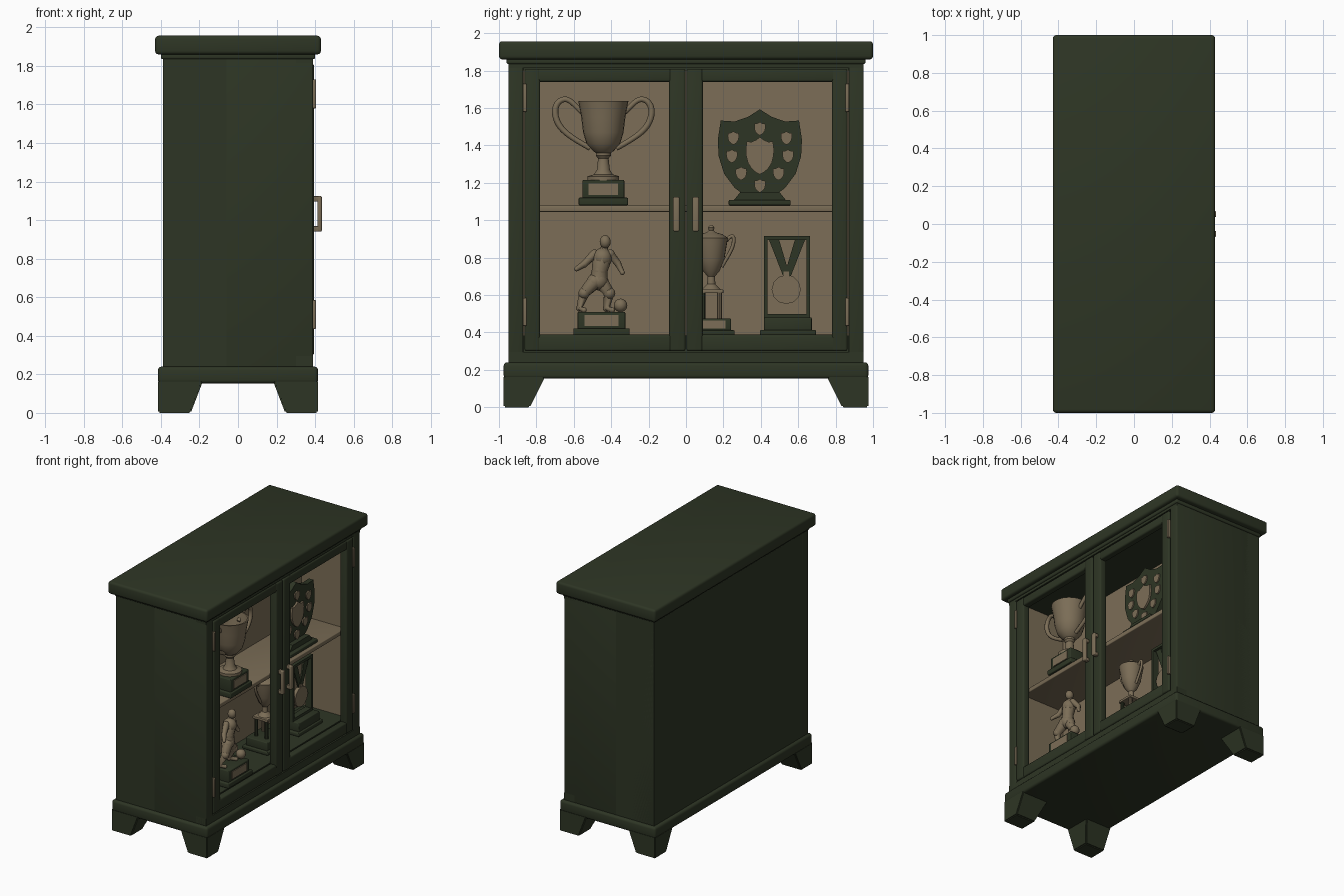
import bpy, bmesh, math
from mathutils import Vector, Matrix

if "Cube" in bpy.data.objects:
    bpy.data.objects.remove(bpy.data.objects["Cube"])


def mat(name, rgb):
    m = bpy.data.materials.new(name)
    m.diffuse_color = (*rgb, 1)
    m.use_nodes = True
    m.node_tree.nodes["Principled BSDF"].inputs["Base Color"].default_value = m.diffuse_color
    return m


GREEN = mat("dark green paint", (0.027, 0.036, 0.018))
TAN = mat("antique tan", (0.20, 0.155, 0.095))


def finish(bm, name, m, smooth=True):
    bmesh.ops.recalc_face_normals(bm, faces=bm.faces)
    me = bpy.data.meshes.new(name)
    bm.to_mesh(me)
    bm.free()
    ob = bpy.data.objects.new(name, me)
    bpy.context.collection.objects.link(ob)
    me.materials.append(m)
    if smooth:
        bpy.ops.object.select_all(action='DESELECT')
        ob.select_set(True)
        bpy.context.view_layer.objects.active = ob
        bpy.ops.object.shade_smooth_by_angle(angle=math.radians(35))
    return ob


def box(name, x, y, z, m=GREEN, bev=0.0):
    """Box from (min, max) ranges, optionally with rounded edges."""
    bm = bmesh.new()
    bmesh.ops.create_cube(bm, size=1)
    for v in bm.verts:
        v.co = Vector([(r[0] + r[1]) / 2 + c * abs(r[1] - r[0]) for r, c in zip((x, y, z), v.co)])
    if bev:
        bmesh.ops.bevel(bm, geom=bm.edges[:], offset=bev, segments=3, profile=0.5, affect='EDGES')
    return finish(bm, name, m)


def prism(name, pts, x0, x1, m=GREEN):
    """Outline in (y, z) extruded along x."""
    bm = bmesh.new()
    f = bm.faces.new([bm.verts.new((x0, y, z)) for y, z in pts])
    r = bmesh.ops.extrude_face_region(bm, geom=[f])
    bmesh.ops.translate(bm, vec=(x1 - x0, 0, 0), verts=[v for v in r['geom'] if isinstance(v, bmesh.types.BMVert)])
    return finish(bm, name, m)


def lathe(name, cx, cy, prof, m=TAN, n=24):
    """Profile of (radius, z) turned around a vertical axis."""
    bm = bmesh.new()
    rings = [[bm.verts.new((cx + r * math.cos(2 * math.pi * i / n), cy + r * math.sin(2 * math.pi * i / n), z))
              for i in range(n)] for r, z in prof]
    for a, b in zip(rings, rings[1:]):
        for i in range(n):
            bm.faces.new((a[i], a[(i + 1) % n], b[(i + 1) % n], b[i]))
    bm.faces.new(rings[0])
    bm.faces.new(rings[-1])
    return finish(bm, name, m)


def tube(name, pts, radii, m=TAN, spline='POLY'):
    """Round bar along a path with a radius at every point."""
    cu = bpy.data.curves.new(name, 'CURVE')
    cu.dimensions = '3D'
    cu.bevel_depth = 1
    cu.bevel_resolution = 2
    cu.use_fill_caps = True
    s = cu.splines.new(spline)
    s.points.add(len(pts) - 1)
    for p, co, r in zip(s.points, pts, radii):
        p.co = (*co, 1)
        p.radius = r
    if spline == 'NURBS':
        s.use_endpoint_u = True
        s.order_u = 4
        s.resolution_u = 5
    ob = bpy.data.objects.new(name, cu)
    bpy.context.collection.objects.link(ob)
    cu.materials.append(m)
    return ob


def ball(name, c, r, m=TAN, scale=(1, 1, 1)):
    bm = bmesh.new()
    bmesh.ops.create_uvsphere(bm, u_segments=14, v_segments=10, radius=r,
                              matrix=Matrix.Translation(c) @ Matrix.Diagonal((*scale, 1)))
    return finish(bm, name, m)


# Cabinet carcass
BACK = -0.06
box("top_slab", (-.43, .43), (-1, 1), (1.86, 1.957), bev=.018)
box("top_neck_moulding", (-.40, .40), (-.96, .96), (1.835, 1.87), bev=.01)
box("back_block", (-.39, BACK), (-.95, .95), (.2, 1.86))
box("base_moulding", (-.415, .415), (-.975, .975), (.153, .24), bev=.018)
box("interior_floor", (BACK, .33), (-.9, .9), (.2, .385))
box("interior_ceiling", (BACK, .33), (-.9, .9), (1.80, 1.86))
box("back_lining", (BACK, BACK + .008), (-.87, .87), (.38, 1.81), TAN)
box("shelf", (BACK, .325), (-.87, .87), (1.045, 1.08), TAN, bev=.006)
box("front_bottom_rail", (.3, .39), (-.95, .95), (.2, .295))
box("front_top_rail", (.3, .39), (-.95, .95), (1.815, 1.87))
for s, side in ((-1, "left"), (1, "right")):
    box(side + "_side_panel", (-.39, .39), (s * .87, s * .95), (.2, 1.86), bev=.008)
    box(side + "_side_lining", (BACK, .325), (s * .862, s * .872), (.38, 1.81), TAN)
    # Door frame and hardware
    for nm, y, z in (("outer_stile", (.78, .863), (.3, 1.81)), ("inner_stile", (.003, .09), (.3, 1.81)),
                     ("bottom_rail", (.07, .80), (.3, .388)), ("top_rail", (.07, .80), (1.74, 1.81))):
        x = (.335, .395) if "stile" in nm else (.337, .392)
        box(side + "_door_" + nm, x, (s * y[0], s * y[1]), z, bev=.012)
    for z in (.51, 1.655):
        box(side + "_hinge", (.37, .405), (s * .852, s * .872), (z - .075, z + .075), TAN, bev=.005)
    yh = s * .052
    box(side + "_handle_grip", (.412, .435), (yh - .017, yh + .017), (.94, 1.125), TAN, bev=.008)
    for z in (.955, 1.11):
        box(side + "_handle_post", (.385, .425), (yh - .014, yh + .014), (z - .014, z + .014), TAN, bev=.004)
    # Bracket feet, tapered on the inner sides
    for t in (-1, 1):
        bm = bmesh.new()
        for xi, xo, yi, yo, z in ((.245, .415, .835, .975, 0), (.18, .415, .75, .975, .17)):
            for x in (xi, xo):
                for y in (yi, yo):
                    bm.verts.new((t * x, s * y, z))
        bmesh.ops.convex_hull(bm, input=bm.verts[:])
        bmesh.ops.dissolve_limit(bm, angle_limit=.02, verts=bm.verts[:], edges=bm.edges[:])
        bmesh.ops.bevel(bm, geom=bm.edges[:], offset=.007, segments=2, affect='EDGES')
        finish(bm, "bracket_foot", GREEN)


def plinth(name, cx, cy, z, w, d, h, plate):
    """Two-step green plinth with an optional tan plate."""
    box(name + "_plinth_foot", (cx - d, cx + d), (cy - w, cy + w), (z, z + h * .3), bev=.006)
    box(name + "_plinth", (cx - d * .85, cx + d * .85), (cy - w * .85, cy + w * .85), (z + h * .25, z + h), bev=.006)
    if plate:
        box(name + "_plate", (cx + d * .84, cx + d * .85 + .006), (cy - w * .6, cy + w * .6),
            (z + h * .4, z + h * .87), TAN)


# Large two-handled cup
cx, cy = .24, -.442
plinth("large_cup", cx, cy, 1.08, .132, .10, .135, True)
lathe("large_cup_bowl", cx, cy, [(.085, 1.213), (.085, 1.235), (.05, 1.245), (.035, 1.27), (.028, 1.33), (.04, 1.345),
                                 (.04, 1.36), (.055, 1.37), (.09, 1.41), (.108, 1.47), (.118, 1.55), (.134, 1.637),
                                 (.124, 1.637), (.105, 1.54), (.08, 1.43), (.02, 1.4)])
for s in (-1, 1):
    path = [(.105, 1.57), (.14, 1.60), (.19, 1.67), (.27, 1.62), (.25, 1.50), (.17, 1.44), (.07, 1.385)]
    tube("large_cup_handle", [(cx, cy + s * y, z) for y, z in path], [.014] * 3 + [.017] * 2 + [.014] * 2,
         spline='NURBS')


# Award shield with small crests
def shield(cy, cz, w, h):
    half = [(0, 1), (.28, .84), (.6, .74), (.93, .76), (1, .35), (.98, 0), (.85, -.38), (.6, -.68), (.3, -.88)]
    return ([(cy + a * w, cz + b * h) for a, b in half] + [(cy, cz - h)]
            + [(cy - a * w, cz + b * h) for a, b in half[:0:-1]])


sx, sy = .21, .395
prism("award_shield", shield(sy, 1.343, .225, .25), sx - .02, sx + .02)
prism("shield_centre_crest", shield(sy, 1.345, .075, .1), sx + .015, sx + .035, TAN)
for dy, z in ((0, 1.49), (.142, 1.44), (.15, 1.343), (.1, 1.25), (0, 1.185)):
    for s in ((1, -1) if dy else (1,)):
        prism("shield_small_crest", shield(sy + s * dy, z, .03, .036), sx + .015, sx + .03, TAN)
box("shield_stand_foot", (sx - .08, sx + .09), (.228, .56), (1.08, 1.108), bev=.006)
prism("shield_stand", [(.25, 1.1), (.54, 1.1), (.5, 1.15), (.29, 1.15)], sx - .06, sx + .06)

# Running player statuette
px, py = .24, -.452
plinth("statuette", px, py, .385, .15, .10, .125, True)


def limb(name, pts, radii):
    tube(name, [(px + a, b, c) for a, b, c in pts], radii)
    for (a, b, c), r in zip(pts, radii):
        ball(name + "_joint", (px + a, b, c), r)


ball("statuette_head", (px + .01, -.432, .885), .031, scale=(1, .95, 1.15))
limb("statuette_torso", [(0, -.437, .85), (0, -.447, .80), (0, -.462, .73), (0, -.467, .675)], [.02, .052, .042, .05])
limb("statuette_left_arm", [(0, -.49, .82), (.02, -.545, .765), (.05, -.585, .74)], [.024, .019, .013])
limb("statuette_right_arm", [(0, -.405, .82), (-.02, -.365, .77), (.0, -.34, .72)], [.024, .019, .013])
limb("statuette_left_leg", [(.01, -.49, .67), (.03, -.545, .61), (.0, -.57, .53), (.03, -.545, .52)],
     [.042, .03, .018, .014])
limb("statuette_right_leg", [(-.01, -.455, .67), (.01, -.41, .61), (-.02, -.425, .53), (.02, -.395, .52)],
     [.042, .032, .02, .015])
ball("statuette_ball", (px + .03, -.35, .545), .036)

# Small lidded cup on columns
tx, ty = .14, .135
plinth("small_cup", tx, ty, .385, .125, .11, .09, True)
for a in (-1, 1):
    for b in (-1, 1):
        lathe("small_cup_column", tx + a * .045, ty + b * .045, [(.014, .47), (.014, .62)], TAN if b > 0 else GREEN, 10)
box("small_cup_deck", (tx - .065, tx + .065), (ty - .065, ty + .065), (.61, .63), TAN, bev=.004)
lathe("small_cup_bowl", tx, ty, [(.05, .63), (.022, .66), (.02, .70), (.045, .73), (.07, .79), (.085, .88), (.09, .905),
                                 (.06, .925), (.025, .935), (.012, .945), (.018, .96), (.006, .975)])
for s in (-1, 1):
    tube("small_cup_handle", [(tx, ty + s * y, z) for y, z in
                              ((.08, .89), (.12, .94), (.13, .87), (.09, .81), (.055, .75))], [.01] * 5, spline='NURBS')

# Framed medal on a ribbon
mx, my = .16, .54
plinth("medal", mx, my + .005, .385, .15, .09, .095, False)
for s in (-1, 1):
    box("medal_frame_post", (mx - .025, mx + .025), (my + s * .103, my + s * .123), (.47, .915))
    prism("medal_ribbon", [(my + s * a, z) for a, z in ((.045, .905), (.1, .905), (.02, .70), (-.01, .72))],
          mx - .006 + s * .002, mx + .006 + s * .002)
box("medal_frame_top", (mx - .025, mx + .025), (my - .123, my + .123), (.895, .915))
box("medal_frame_bottom", (mx - .025, mx + .025), (my - .123, my + .123), (.475, .50))
prism("medal_disc", [(my - .004 + .078 * math.cos(a * math.pi / 6), .63 + .078 * math.sin(a * math.pi / 6))
                     for a in range(12)], mx - .012, mx + .016, TAN)
box("medal_loop", (mx - .008, mx + .012), (my - .018, my + .012), (.69, .725), TAN)
